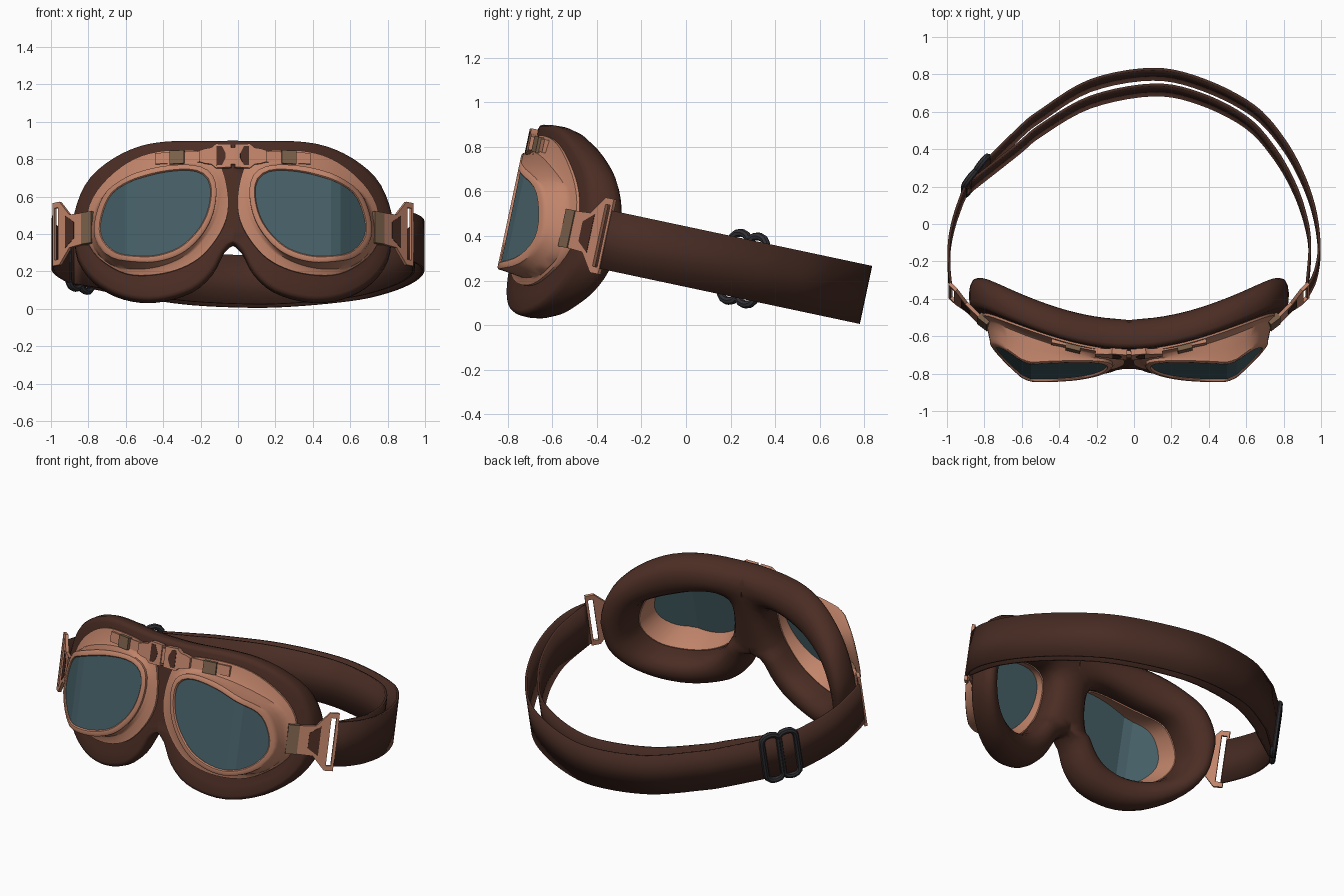
import bpy, bmesh, math
from mathutils import Matrix, Vector

if "Cube" in bpy.data.objects:
    bpy.data.objects.remove(bpy.data.objects["Cube"])

TILT = math.radians(12)
S, C = math.sin(TILT), math.cos(TILT)
WORLD = Matrix.Translation((0, 0, 0.4)) @ Matrix.Rotation(-TILT, 4, 'X')
GOGGLES = Matrix.Translation((-0.027, 0, 0)) @ WORLD
EYE = Vector((0.40, -0.08))
N = 56


def material(name, rgb, rough=0.6):
    m = bpy.data.materials.new(name)
    m.use_nodes = True
    m.diffuse_color = (*rgb, 1)
    node = m.node_tree.nodes["Principled BSDF"]
    node.inputs["Base Color"].default_value = (*rgb, 1)
    node.inputs["Roughness"].default_value = rough
    return m


leather = material("brown leather", (0.069, 0.026, 0.017))
webbing = material("strap brown", (0.064, 0.025, 0.017))
copper = material("copper", (0.53, 0.23, 0.144), 0.4)
bronze = material("dull bronze", (0.2, 0.12, 0.07), 0.5)
glass = material("teal glass", (0.06, 0.115, 0.134), 0.2)
steel = material("dark steel", (0.03, 0.03, 0.036), 0.4)


def add(name, mesh, mat, matrix, mirror=True, angle=40):
    """Place a mesh, smooth it and mirror it across the nose."""
    ob = bpy.data.objects.new(name, mesh)
    bpy.context.collection.objects.link(ob)
    mesh.materials.clear()
    mesh.materials.append(mat)
    ob.matrix_world = matrix
    bpy.ops.object.select_all(action='DESELECT')
    ob.select_set(True)
    bpy.context.view_layer.objects.active = ob
    bpy.ops.object.shade_smooth_by_angle(angle=math.radians(angle))
    if mirror:
        ob.modifiers.new("mirror", 'MIRROR')
    return ob


def finish(bm, name):
    bmesh.ops.recalc_face_normals(bm, faces=bm.faces)
    # Open the seam on the mirror plane so both halves merge smoothly
    seam = [f for f in bm.faces if all(abs(v.co.x) < 1e-4 for v in f.verts)]
    bmesh.ops.delete(bm, geom=seam, context='FACES')
    mesh = bpy.data.meshes.new(name)
    bm.to_mesh(mesh)
    bm.free()
    return mesh


def spline(pts, closed, steps=8):
    """Smooth curve through 2D points."""
    n, out = len(pts), []
    p = [Vector(q) for q in pts]
    at = (lambda i: p[i % n]) if closed else (lambda i: p[min(max(i, 0), n - 1)])
    for i in range(n if closed else n - 1):
        a, b, c, d = at(i - 1), at(i), at(i + 1), at(i + 2)
        for k in range(steps):
            t = k / steps
            out.append(0.5 * (2 * b + (c - a) * t + (2 * a - 5 * b + 4 * c - d) * t * t
                              + (3 * b - a - 3 * c + d) * t ** 3))
    return out if closed else out + [p[-1]]


# Depth of the mask's front, its back, and the lens folded at two lines
FOLDS = (0.525, 0.575)
def front(x): return -0.745 + 0.42 * x * x
def back(x): return -0.575 + 0.45 * x * x
def lens(x): return -0.795 + sum(0.42 * max(0, x - f) for f in FOLDS)


def heading(i): return -math.pi + 2 * math.pi * i / N


def radii(pts, depth):
    """Radius around the eye centre at N even angles."""
    flat = [(x, (z - 0.4 + depth(x) * S) / C) for x, z in pts]
    polar = []
    for q in spline(flat, True):
        d = q - EYE
        polar.append((math.atan2(d.y, d.x), d.length))
    polar.sort()
    turn = 2 * math.pi
    polar = [(polar[-1][0] - turn, polar[-1][1])] + polar + [(polar[0][0] + turn, polar[0][1])]
    out = []
    for a in map(heading, range(N)):
        for (a0, r0), (a1, r1) in zip(polar, polar[1:]):
            if a0 <= a <= a1:
                out.append(r0 + (r1 - r0) * (a - a0) / max(a1 - a0, 1e-6))
                break
    return out


def ring(rs, depth):
    pts = []
    for i, r in enumerate(rs):
        x = max(0, EYE.x + r * math.cos(heading(i)))
        pts.append((x, depth(x), EYE.y + r * math.sin(heading(i))))
    return pts


def loft(rings, name):
    """Skin closed rings, joining the last to the first."""
    bm = bmesh.new()
    vs = [[bm.verts.new(p) for p in r] for r in rings]
    for a, b in zip(vs, vs[1:] + vs[:1]):
        for i in range(N):
            j = (i + 1) % N
            bm.faces.new((a[i], a[j], b[j], b[i]))
    bmesh.ops.remove_doubles(bm, verts=bm.verts, dist=0.0005)
    return finish(bm, name)


PAD = [(.12, .89), (.36, .887), (.52, .855), (.67, .777), (.785, .665), (.85, .5), (.848, .37),
       (.825, .245), (.735, .13), (.59, .052), (.415, .033), (.225, .083), (.11, .18), (.045, .3),
       (0, .335), (-.15, .345), (-.15, .6), (-.15, .87), (0, .89)]
PLATE = [(.786, .43), (.765, .56), (.685, .68), (.545, .79), (.385, .84), (.17, .84), (.075, .78),
         (.03, .64), (.03, .5), (.09, .37), (.2, .255), (.36, .19), (.545, .18), (.68, .24), (.765, .33)]
RIM = [(.743, .45), (.69, .61), (.58, .70), (.395, .76), (.215, .77), (.12, .73), (.088, .64),
       (.11, .5), (.18, .38), (.29, .29), (.45, .25), (.62, .265), (.72, .34)]
pad_r = radii(PAD, lambda x: front(x) + 0.35 * (back(x) - front(x)))
plate_r = radii(PLATE, front)
rim_r = radii(RIM, lens)
glass_r = [r - 0.035 for r in rim_r]
hole_r = [r + 0.008 - 0.035 * math.sin(heading(i)) for i, r in enumerate(glass_r)]

# Leather padding: a cushioned ring round each eye, joined over the nose
profile = [(0.04, 0), (0, .35), (.05, .68), (.14, .86), (.3, .98), (.5, 1), (.7, .94), (.86, .8),
           (.96, .58), (1, .35), (.99, .1), (.95, .01), (.86, -.03), (.5, 0)]
pad_rings = [ring([h + (o - h) * t for h, o in zip(hole_r, pad_r)],
                  lambda x, d=d: front(x) + d * (back(x) - front(x))) for t, d in profile]
add("leather_padding", loft(pad_rings, "leather_padding"), leather, GOGGLES, angle=60)


# Copper eyecups: flange, flared wall, lens rim and inner wall
def grow(rs, k): return [r * k for r in rs]
def at(f, d): return lambda x: f(x) + d


cup_rings = [ring(plate_r, at(front, 0.006)), ring(plate_r, at(front, -0.014)),
             ring([min(p - 0.01, r * 1.09) for p, r in zip(plate_r, rim_r)], at(front, -0.022)),
             ring(grow(rim_r, 1.05), at(front, -0.028)),
             ring(grow(rim_r, 1.025), lambda x: 0.5 * (front(x) + lens(x)) - 0.005),
             ring(rim_r, at(lens, 0.02)), ring(rim_r, at(lens, 0.004)),
             ring([r - 0.01 for r in rim_r], at(lens, -0.003)),
             ring([r + 0.006 for r in glass_r], at(lens, -0.003)),
             ring(glass_r, at(lens, 0.004)), ring(glass_r, at(lens, 0.02)),
             ring(hole_r, at(front, 0.012))]
add("copper_eyecup", loft(cup_rings, "copper_eyecup"), copper, GOGGLES)

# Glass lenses: a flat pane cut and folded back at the outer side
bm = bmesh.new()
bm.faces.new([bm.verts.new((x, 0, v)) for x, u, v in ring([r + 0.003 for r in glass_r], lens)])
for fold in FOLDS:
    bmesh.ops.bisect_plane(bm, geom=bm.verts[:] + bm.edges[:] + bm.faces[:],
                           plane_co=(fold, 0, 0), plane_no=(1, 0, 0))
for vert in bm.verts:
    vert.co.y = lens(vert.co.x) + 0.008
add("glass_lens", finish(bm, "glass_lens"), glass, GOGGLES, angle=10)


def slab(name, mat, shapes, origin, angle, depth, matrix=GOGGLES, mirror=True, wire=0, lift=0):
    """Flat plate (later shapes are holes), or a wire following the shapes."""
    cu = bpy.data.curves.new(name, 'CURVE')
    cu.dimensions = '3D' if wire else '2D'
    if wire:
        cu.bevel_depth, cu.bevel_resolution = wire, 2
    else:
        cu.fill_mode, cu.extrude = 'BOTH', depth
    for pts in shapes:
        sp = cu.splines.new('POLY')
        sp.points.add(len(pts) - 1)
        for point, (x, y) in zip(sp.points, pts):
            point.co = (x, y, 0, 1)
        sp.use_cyclic_u = True
    tmp = bpy.data.objects.new(name + "_curve", cu)
    mesh = bpy.data.meshes.new_from_object(tmp)
    bpy.data.objects.remove(tmp)
    a = math.radians(angle)
    ax, ay = Vector((math.cos(a), math.sin(a), 0)), Vector((0, 0, 1))
    az = ax.cross(ay)
    m = Matrix((ax, ay, az)).transposed().to_4x4()
    m.translation = Vector(origin) + az * lift
    mesh.transform(m)
    return add(name, mesh, mat, matrix, mirror)


def rect(x0, x1, h): return [(x0, -h), (x1, -h), (x1, h), (x0, h)]
def sym(pts): return pts + [(x, -y) for x, y in reversed(pts)]


# Bridge hinge over the nose, with its rails and clips
top = 0.262
slab("bridge_rail", copper, [rect(0, .34, .03)], (.08, -.764, top), 11, .011)
slab("bridge_hinge", copper, [sym([(.01, .062), (.09, .066), (.115, .045), (.15, .04), (.18, .03)])],
     (0, -.77, top), 4, .016)
slab("bridge_pin", copper, [rect(0, .02, .045)], (0, -.768, top), 0, .01)
slab("hinge_inset", leather, [sym([(.038, .012), (.058, .052), (.086, .052)])],
     (0, -.77, top), 4, .003, lift=.015)
slab("bridge_clip", bronze, [rect(-.04, .04, .036)], (.295, -.722, top), 14, .027)

# Side brackets with strap slots, and the clips that hold them
side = (.809, -.495, -.078)
slab("side_bracket", copper,
     [sym([(-.01, .085), (.085, .09), (.16, .172), (.213, .172)]), rect(.168, .198, .142)],
     side, 45, .009)
slab("bracket_inset", leather, [sym([(.05, .045), (.115, .088)])], side, 45, .003, lift=.008)
slab("side_clip", bronze, [rect(-.033, .033, .086)], (.772, -.515, -.078), 38, .022)


# Strap: a long outer band, and an inner band doubled back to the slider
def strap(name, pts):
    bm = bmesh.new()
    path = spline(pts, False, 5)
    rows = [[bm.verts.new((p.x, p.y, v)) for v in (-.224, .042)] for p in path]
    for a, b in zip(rows, rows[1:]):
        bm.faces.new((a[0], b[0], b[1], a[1]))
    ob = add(name, finish(bm, name), webbing, WORLD, False)
    sol = ob.modifiers.new("thickness", 'SOLIDIFY')
    sol.thickness, sol.offset = 0.014, 0


strap("outer_strap", [(-.978, -.35), (-.988, -.24), (-.985, -.08), (-.94, .1), (-.86, .26), (-.62, .51),
                      (-.5, .61), (-.235, .775), (.1, .838), (.37, .78), (.64, .637), (.8, .455),
                      (.905, .26), (.967, .07), (.99, -.12), (.97, -.26), (.928, -.35)])
strap("inner_strap", [(-.875, .225), (-.62, .43), (-.5, .53), (-.235, .685), (.1, .752), (.35, .705),
                      (.6, .575), (.755, .4), (.86, .21), (.92, .03), (.94, -.12), (.925, -.33)])

# Strap slider: two rounded wire loops side by side
loop = []
for cx, cy, start in ((.007, .11, 0), (-.007, .11, 90), (-.007, -.11, 180), (.007, -.11, 270)):
    for k in range(4):
        t = math.radians(start + 30 * k)
        loop.append((cx + .045 * math.cos(t), cy + .045 * math.sin(t)))
for label, shift in (("front", -.05), ("rear", .05)):
    slab("slider_loop_" + label, steel, [[(x + shift, y) for x, y in loop]],
         (-.835, .275, -.09), 52, 0, WORLD, False, wire=.018, lift=-.012)
